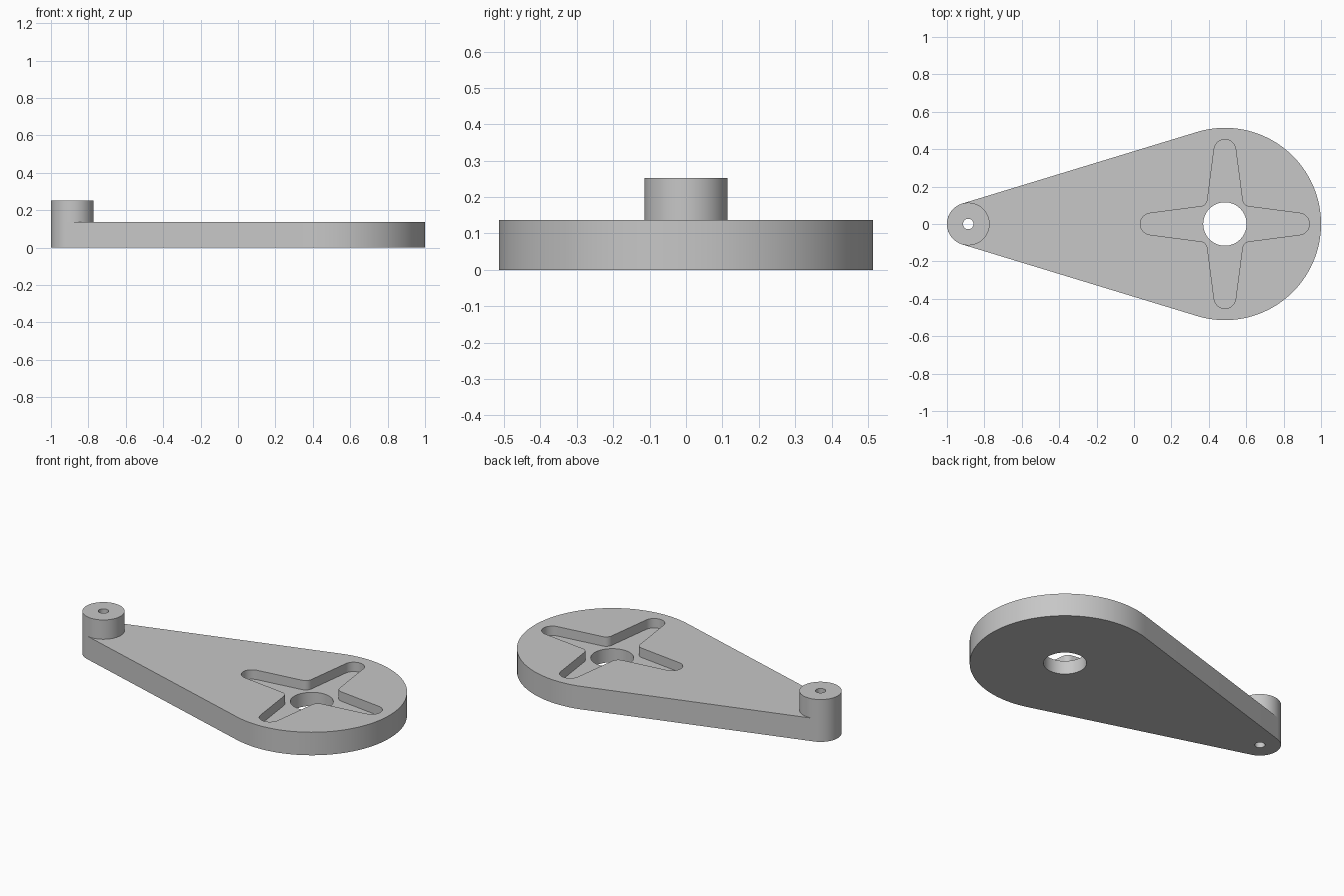
import bpy, bmesh
from math import sin, cos, acos, radians, pi

cube = bpy.data.objects.get("Cube")
if cube:
    bpy.data.objects.remove(cube, do_unlink=True)

HUB_X, HUB_R = 0.486, 0.514
PIN_X, PIN_R = -0.886, 0.114
PLATE_Z, BOSS_Z, FLOOR_Z = 0.137, 0.252, 0.081

grey = bpy.data.materials.new("plain grey")
grey.use_nodes = True
colour = (0.57, 0.57, 0.57, 1)
grey.diffuse_color = colour
grey.node_tree.nodes["Principled BSDF"].inputs["Base Color"].default_value = colour


def arc(cx, cy, r, start, end, steps):
    angles = [start + (end - start) * i / steps for i in range(steps + 1)]
    return [(cx + r * cos(a), cy + r * sin(a)) for a in angles]


def circle(cx, r, steps=64):
    return arc(cx, 0, r, 0, 2 * pi, steps)[:-1]


def prism(name, outline, z0, z1):
    bm = bmesh.new()
    face = bm.faces.new([bm.verts.new((x, y, z0)) for x, y in outline])
    top = bmesh.ops.extrude_face_region(bm, geom=[face])["geom"]
    for v in top:
        if isinstance(v, bmesh.types.BMVert):
            v.co.z = z1
    bmesh.ops.recalc_face_normals(bm, faces=bm.faces)
    mesh = bpy.data.meshes.new(name)
    bm.to_mesh(mesh)
    bm.free()
    mesh.materials.append(grey)
    obj = bpy.data.objects.new(name, mesh)
    bpy.context.collection.objects.link(obj)
    return obj


def cut(target, tool):
    mod = target.modifiers.new(tool.name, 'BOOLEAN')
    mod.operation, mod.solver, mod.object = 'DIFFERENCE', 'EXACT', tool
    bpy.context.view_layer.objects.active = target
    bpy.ops.object.modifier_apply(modifier=mod.name)
    bpy.data.objects.remove(tool, do_unlink=True)


def star_outline():
    # four tapered arms with round tips and filleted inner corners
    tip, tip_r, fillet, fillet_r, taper = 0.394, 0.058, 0.133, 0.04, radians(7.4)
    arm = arc(tip, 0, tip_r, taper - pi / 2, pi / 2 - taper, 20)
    arm += arc(fillet, fillet, fillet_r, 1.5 * pi - taper, pi + taper, 10)
    points = []
    for k in range(4):
        c, s = cos(k * pi / 2), sin(k * pi / 2)
        points += [(HUB_X + x * c - y * s, x * s + y * c) for x, y in arm]
    return points


# Teardrop plate: two circles joined by their outer tangents
a = pi - acos((HUB_R - PIN_R) / (HUB_X - PIN_X))
outline = arc(HUB_X, 0, HUB_R, -a, a, 96) + arc(PIN_X, 0, PIN_R, a, 2 * pi - a, 40)
arm = prism("crank_arm", outline, 0, PLATE_Z)

# Star recess and through bore at the wide end
cut(arm, prism("star_recess", star_outline(), FLOOR_Z, PLATE_Z + 0.1))
cut(arm, prism("hub_bore", circle(HUB_X, 0.116), -0.1, 0.4))
cut(arm, prism("pin_bore", circle(PIN_X, 0.028, 32), -0.1, 0.4))

# Raised boss at the narrow end, bored through
boss = prism("pin_boss", circle(PIN_X, PIN_R, 80), PLATE_Z, BOSS_Z)
cut(boss, prism("boss_bore", circle(PIN_X, 0.028, 32), -0.1, 0.4))

for obj in (arm, boss):
    bpy.ops.object.select_all(action='DESELECT')
    obj.select_set(True)
    bpy.context.view_layer.objects.active = obj
    bpy.ops.object.shade_smooth_by_angle(angle=radians(30))
